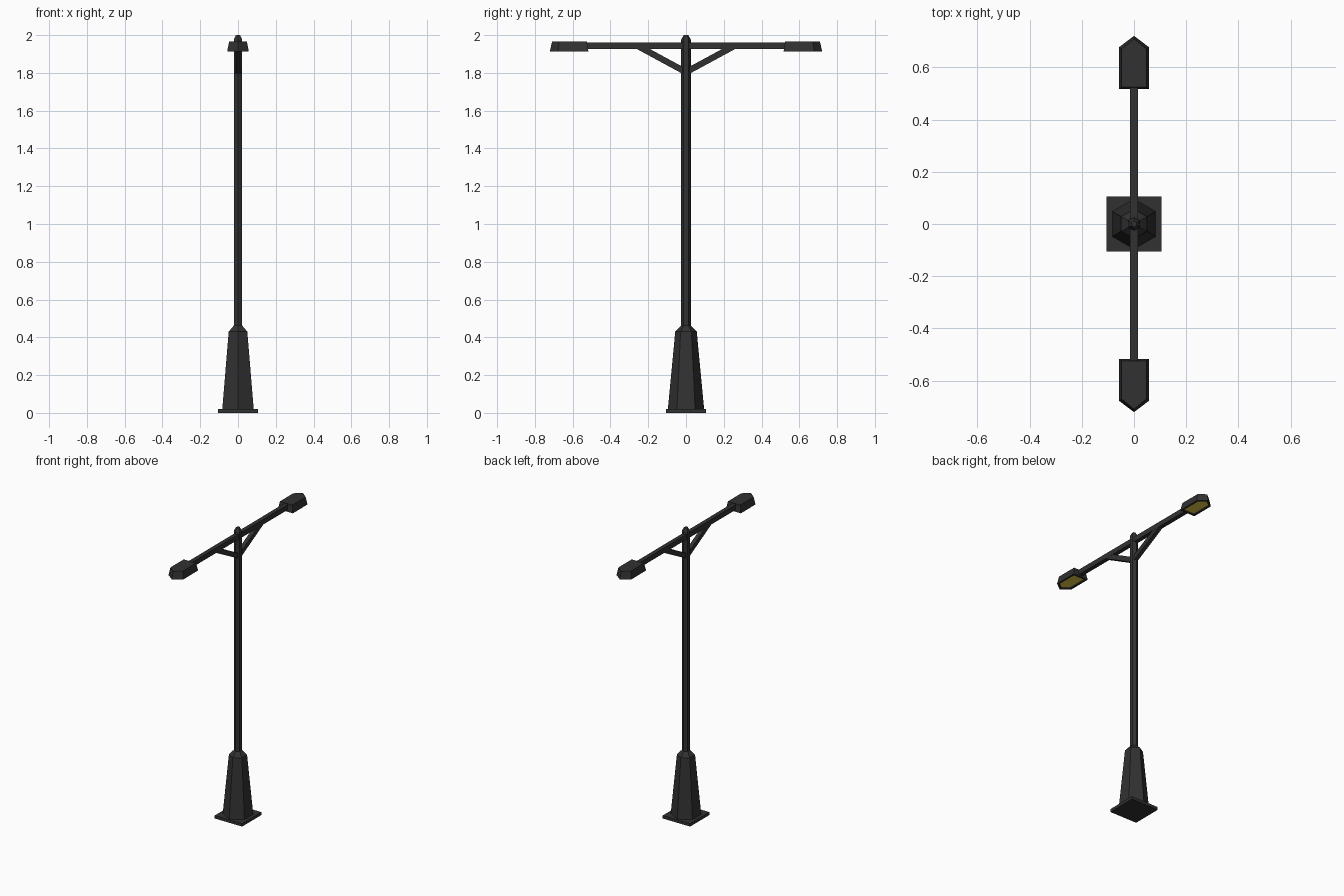
import bpy, bmesh, math
from mathutils import Vector

if "Cube" in bpy.data.objects:
    bpy.data.objects.remove(bpy.data.objects["Cube"])


def material(name, rgb):
    m = bpy.data.materials.new(name)
    m.diffuse_color = (*rgb, 1)
    m.use_nodes = True
    m.node_tree.nodes["Principled BSDF"].inputs["Base Color"].default_value = m.diffuse_color
    return m


IRON = material("black_iron", (0.031, 0.031, 0.031))
GLOW = material("amber_lens", (0.80, 0.58, 0.06))


def finish(name, bm, mats=(IRON,)):
    bmesh.ops.recalc_face_normals(bm, faces=bm.faces)
    me = bpy.data.meshes.new(name)
    bm.to_mesh(me)
    bm.free()
    ob = bpy.data.objects.new(name, me)
    for m in mats:
        me.materials.append(m)
    bpy.context.collection.objects.link(ob)
    return ob


def loft(bm, rings):
    """Skin equal-length rings of points and cap both ends."""
    loops = [[bm.verts.new(p) for p in r] for r in rings]
    n = len(loops[0])
    for a, b in zip(loops, loops[1:]):
        for i in range(n):
            j = (i + 1) % n
            bm.faces.new((a[i], a[j], b[j], b[i]))
    return bm.faces.new(loops[0]), bm.faces.new(loops[-1])


def hexagon(r, z):
    # corners point along +-y
    return [(r * math.sin(k * math.pi / 3), r * math.cos(k * math.pi / 3), z) for k in range(6)]


def hex_stack(name, profile):
    bm = bmesh.new()
    loft(bm, [hexagon(r, z) for r, z in profile])
    finish(name, bm)


def bar(name, a, b, half_width, half_height):
    """Rectangular bar between two points in the yz plane."""
    a, b = Vector(a), Vector(b)
    up = Vector((1, 0, 0)).cross((b - a).normalized()) * half_height
    w = Vector((half_width, 0, 0))
    bm = bmesh.new()
    loft(bm, [[p - w - up, p + w - up, p + w + up, p - w + up] for p in (a, b)])
    finish(name, bm)


def lamp_outline(s, half, inner, shoulder, tip, z):
    return [(-half, s * inner, z), (half, s * inner, z), (half, s * shoulder, z),
            (0, s * tip, z), (-half, s * shoulder, z)]


# Square foot plate
bm = bmesh.new()
h = 0.105
loft(bm, [[(-h, -h, z), (h, -h, z), (h, h, z), (-h, h, z)] for z in (0, 0.02)])
finish("foot_plate", bm)

# Hexagonal pedestal and pole with pointed cap
hex_stack("pedestal", [(0.096, 0.02), (0.057, 0.43), (0.026, 0.462)])
hex_stack("pole", [(0.0255, 0.45), (0.0255, 1.977), (0.012, 2.0)])

# Cross arm
bar("cross_arm", (0, -0.53, 1.943), (0, 0.53, 1.943), 0.0145, 0.0175)

for s, side in ((-1, "front"), (1, "back")):
    # Diagonal brace
    bar(side + "_brace", (0, 0, 1.804), (0, s * 0.26, 1.945), 0.0135, 0.0165)

    # Lamp head, with amber lens recessed in the underside
    bm = bmesh.new()
    under, _ = loft(bm, [lamp_outline(s, 0.057, 0.517, 0.678, 0.721, 1.914),
                         lamp_outline(s, 0.047, 0.525, 0.671, 0.709, 1.966)])
    bmesh.ops.recalc_face_normals(bm, faces=bm.faces)
    bmesh.ops.inset_region(bm, faces=[under], thickness=0.013, use_even_offset=True)
    bmesh.ops.inset_region(bm, faces=[under], thickness=0.001, depth=-0.006)
    under.material_index = 1
    finish(side + "_lamp_head", bm, (IRON, GLOW))
